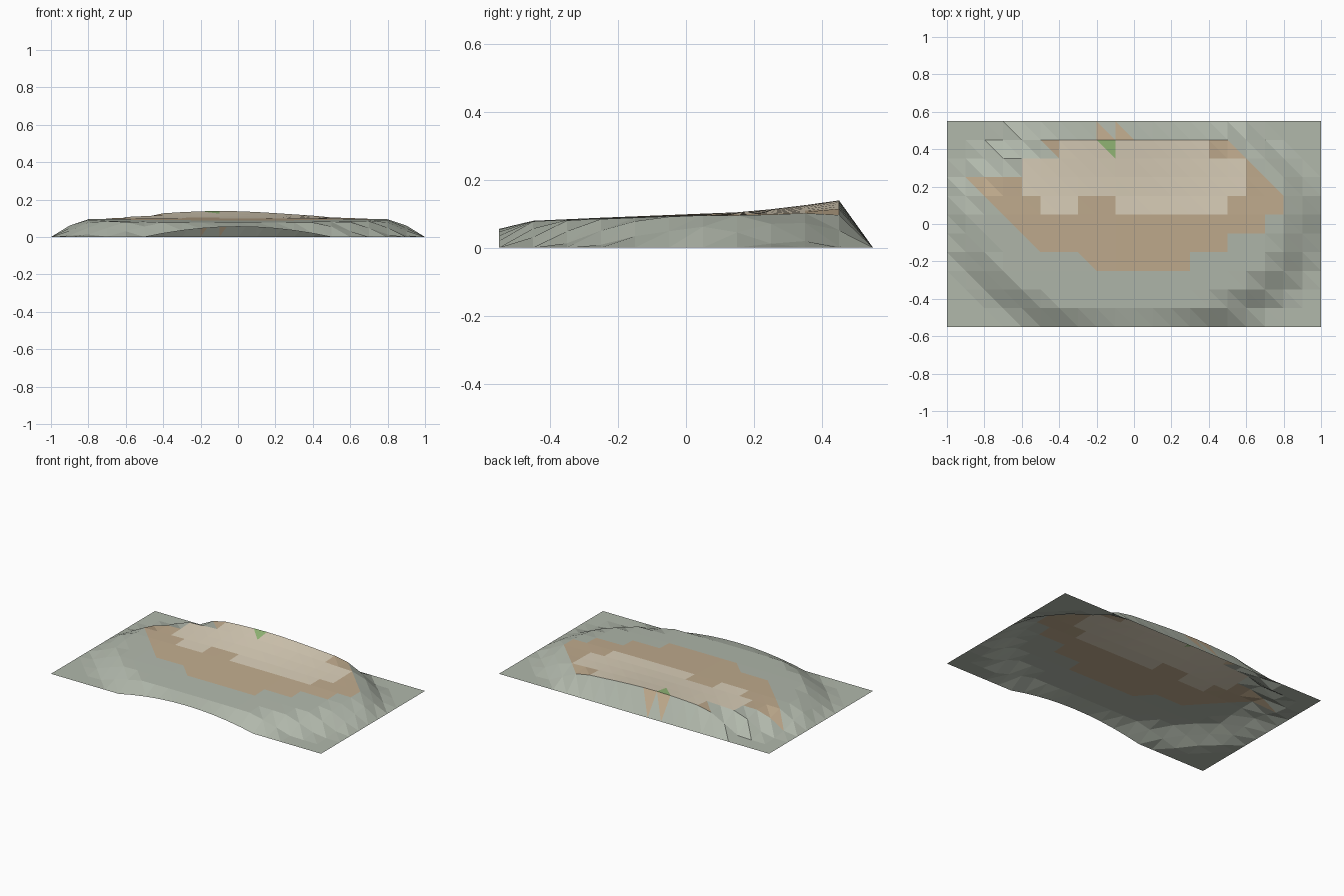
import bpy, bmesh, math

if "Cube" in bpy.data.objects:
    bpy.data.objects.remove(bpy.data.objects["Cube"])

NX, NY, STEP = 20, 11, 0.1

# Plateau profile from front to back: (y, height)
PROFILE = [(-0.55, 0.075), (-0.45, 0.079), (-0.25, 0.088), (0.0, 0.098),
           (0.15, 0.104), (0.25, 0.113), (0.35, 0.125), (0.45, 0.139), (0.55, 0.139)]

# Colour bands per row of cells: (earth from, earth to, sand from, sand to)
BANDS = {3: (-0.25, 0.3, 9, 9), 4: (-0.55, 0.5, 9, 9), 5: (-0.65, 0.7, 9, 9),
         6: (-0.75, 0.8, -0.5, 0.5), 7: (-0.85, 0.75, -0.6, 0.6),
         8: (-0.6, 0.65, -0.6, 0.6), 9: (-0.45, 0.55, -0.4, 0.4),
         10: (-0.25, -0.05, 9, 9)}


def profile(y):
    for (y0, z0), (y1, z1) in zip(PROFILE, PROFILE[1:]):
        if y <= y1 + 1e-6:
            return z0 + (z1 - z0) * (y - y0) / (y1 - y0)
    return PROFILE[-1][1]


def height(x, y):
    if y > 0.5 or abs(x) > 0.99:
        return 0.0
    p = profile(y)
    if p > 0.1:
        p = 0.1 + (p - 0.1) * math.exp(-3.7 * (x + 0.1) ** 2)
    p -= 0.008 * x * x
    # Oval falloff towards the border
    r2 = x * x + (y / 0.635) ** 2
    return p * max(0.0, min(1.0, (1 - r2) / (0.34 if y < 0 else 0.28)))


def band(row, x, upper):
    if row == 9 and upper and -0.2 < x < -0.1:
        return 3
    if row == 10 and upper:
        return 0
    if row not in BANDS:
        return 0
    e0, e1, s0, s1 = BANDS[row]
    if s0 < x < s1 and not (row == 6 and -0.3 < x < -0.1):
        return 2
    return 1 if e0 < x < e1 else 0


def material(name, color):
    m = bpy.data.materials.new(name)
    m.diffuse_color = (*color, 1)
    m.use_nodes = True
    m.node_tree.nodes["Principled BSDF"].inputs["Base Color"].default_value = m.diffuse_color
    return m


# Terrain sheet, each cell split along the same diagonal
bm = bmesh.new()
grid = [[bm.verts.new((-1 + i * STEP, -0.55 + j * STEP,
                       height(-1 + i * STEP, -0.55 + j * STEP)))
         for i in range(NX + 1)] for j in range(NY + 1)]
for j in range(NY):
    for i in range(NX):
        a, b = grid[j][i], grid[j][i + 1]
        d, c = grid[j + 1][i], grid[j + 1][i + 1]
        for tri, upper in (((a, b, d), False), ((b, c, d), True)):
            f = bm.faces.new(tri)
            f.material_index = band(j, f.calc_center_median().x, upper)

mesh = bpy.data.meshes.new("terrain_hill")
bm.to_mesh(mesh)
bm.free()
for name, color in (("rock", (0.44, 0.48, 0.41)), ("earth", (0.53, 0.41, 0.27)),
                    ("sand", (0.71, 0.63, 0.49)), ("grass", (0.32, 0.52, 0.20))):
    mesh.materials.append(material(name, color))
bpy.context.collection.objects.link(bpy.data.objects.new("terrain_hill", mesh))
